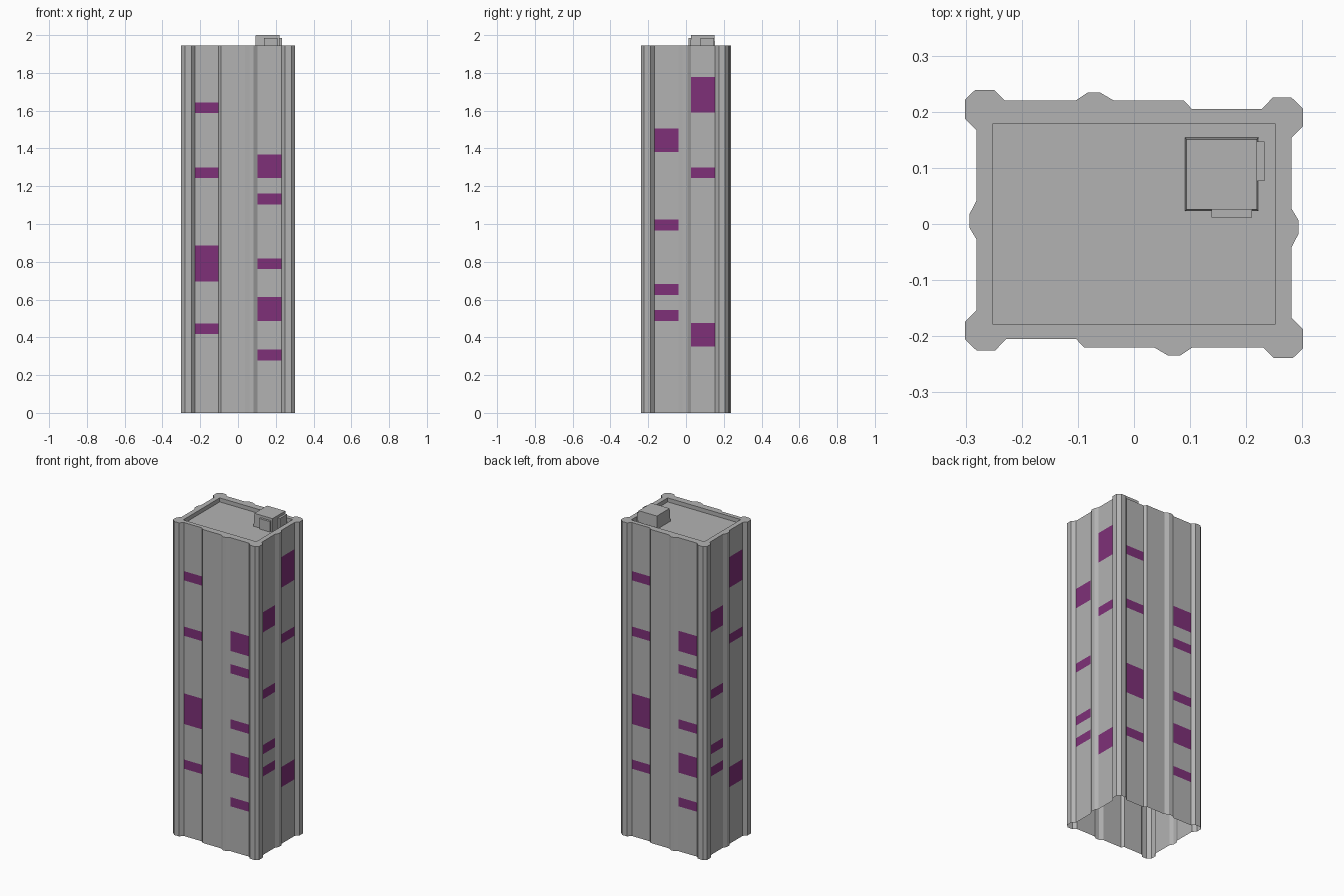
import bpy
import bmesh
from mathutils import Vector

TOP, DECK = 1.945, 1.92
SMALL, MEDIUM, LARGE = 0.057, 0.125, 0.19

if "Cube" in bpy.data.objects:
    bpy.data.objects.remove(bpy.data.objects["Cube"], do_unlink=True)


def make_material(name, colour):
    material = bpy.data.materials.new(name)
    material.use_nodes = True
    material.diffuse_color = (*colour, 1)
    shader = next(n for n in material.node_tree.nodes if n.type == "BSDF_PRINCIPLED")
    shader.inputs["Base Color"].default_value = (*colour, 1)
    return material


concrete = make_material("concrete grey", (0.45, 0.45, 0.45))
glass = make_material("purple window", (0.21, 0.03, 0.19))


def make_object(name, bm, *materials):
    mesh = bpy.data.meshes.new(name)
    bm.to_mesh(mesh)
    bm.free()
    for material in materials:
        mesh.materials.append(material)
    obj = bpy.data.objects.new(name, mesh)
    bpy.context.scene.collection.objects.link(obj)
    return obj


def add_quad(bm, corners, material_index=0):
    face = bm.faces.new([bm.verts.new(c) for c in corners])
    face.material_index = material_index


def at_height(point, z):
    return Vector((point[0], point[1], z))


# Half of the floor plan, clockwise; the other half is the same turned by 180 degrees
half_plan = [
    (-.301, .222), (-.283, .239), (-.249, .239), (-.23, .22), (-.104, .22),
    (-.083, .234), (-.06, .234), (-.036, .22), (.089, .22), (.103, .205),
    (.228, .205), (.247, .225), (.281, .225), (.301, .206), (.301, .174),
    (.281, .154), (.281, .027), (.293, .007), (.293, -.018), (.281, -.041),
    (.281, -.167), (.301, -.187),
]
plan = half_plan + [(-x, -y) for x, y in half_plan]

# Windows by plan edge: centre height and size, from the bottom up
windows = {
    3: [(.307, SMALL), (.55, MEDIUM), (.79, SMALL), (1.132, SMALL), (1.305, MEDIUM)],
    9: [(.446, SMALL), (.79, LARGE), (1.271, SMALL), (1.615, SMALL)],
    15: [(.414, MEDIUM), (1.271, SMALL), (1.684, LARGE)],
    19: [(.515, SMALL), (.653, SMALL), (.995, SMALL), (1.443, MEDIUM)],
}

# Outer walls: one strip per plan edge, alternating wall and window
bm = bmesh.new()
for i, p in enumerate(plan):
    q = plan[(i + 1) % len(plan)]
    levels = [0]
    for centre, size in windows.get(i % len(half_plan), []):
        levels += [centre - size / 2, centre + size / 2]
    levels.append(TOP)
    for k, (low, high) in enumerate(zip(levels, levels[1:])):
        add_quad(bm, [at_height(q, low), at_height(p, low),
                      at_height(p, high), at_height(q, high)], k % 2)
bmesh.ops.remove_doubles(bm, verts=bm.verts, dist=1e-5)
make_object("tower_walls", bm, concrete, glass)

# Flat parapet top between the outline and the roof opening
opening = [(-.251, -.179), (.251, -.179), (.251, .179), (-.251, .179)]
bm = bmesh.new()
for loop in (plan, opening):
    ring = [bm.verts.new(at_height(p, TOP)) for p in loop]
    for a, b in zip(ring, ring[1:] + ring[:1]):
        bm.edges.new((a, b))
bmesh.ops.triangle_fill(bm, edges=bm.edges, use_beauty=True, normal=(0, 0, 1))
for face in bm.faces:
    face.normal_update()
    if face.normal.z < 0:
        face.normal_flip()
make_object("parapet_top", bm, concrete)

# Sunken roof deck with its inner parapet walls
bm = bmesh.new()
add_quad(bm, [at_height(p, DECK) for p in opening])
for p, q in zip(opening, opening[1:] + opening[:1]):
    add_quad(bm, [at_height(q, DECK), at_height(p, DECK),
                  at_height(p, TOP), at_height(q, TOP)])
bmesh.ops.remove_doubles(bm, verts=bm.verts, dist=1e-5)
make_object("roof_deck", bm, concrete)


def make_box(name, low, high, taper=0):
    low, high = Vector(low), Vector(high)
    centre, size = (low + high) / 2, high - low
    bm = bmesh.new()
    bmesh.ops.create_cube(bm, size=1)
    for v in bm.verts:
        inset = taper if v.co.z > 0 else 0
        for axis in range(3):
            side = v.co[axis] * 2
            shrink = inset if axis < 2 else 0
            v.co[axis] = centre[axis] + side * (size[axis] / 2 - shrink)
    make_object(name, bm, concrete)


# Stair house on the roof with two door surrounds
make_box("stair_house", (.091, .023, DECK), (.222, .154, 2), taper=.003)
make_box("front_door", (.138, .012, DECK), (.21, .026, 1.985))
make_box("side_door", (.219, .077, DECK), (.233, .147, 1.985))
